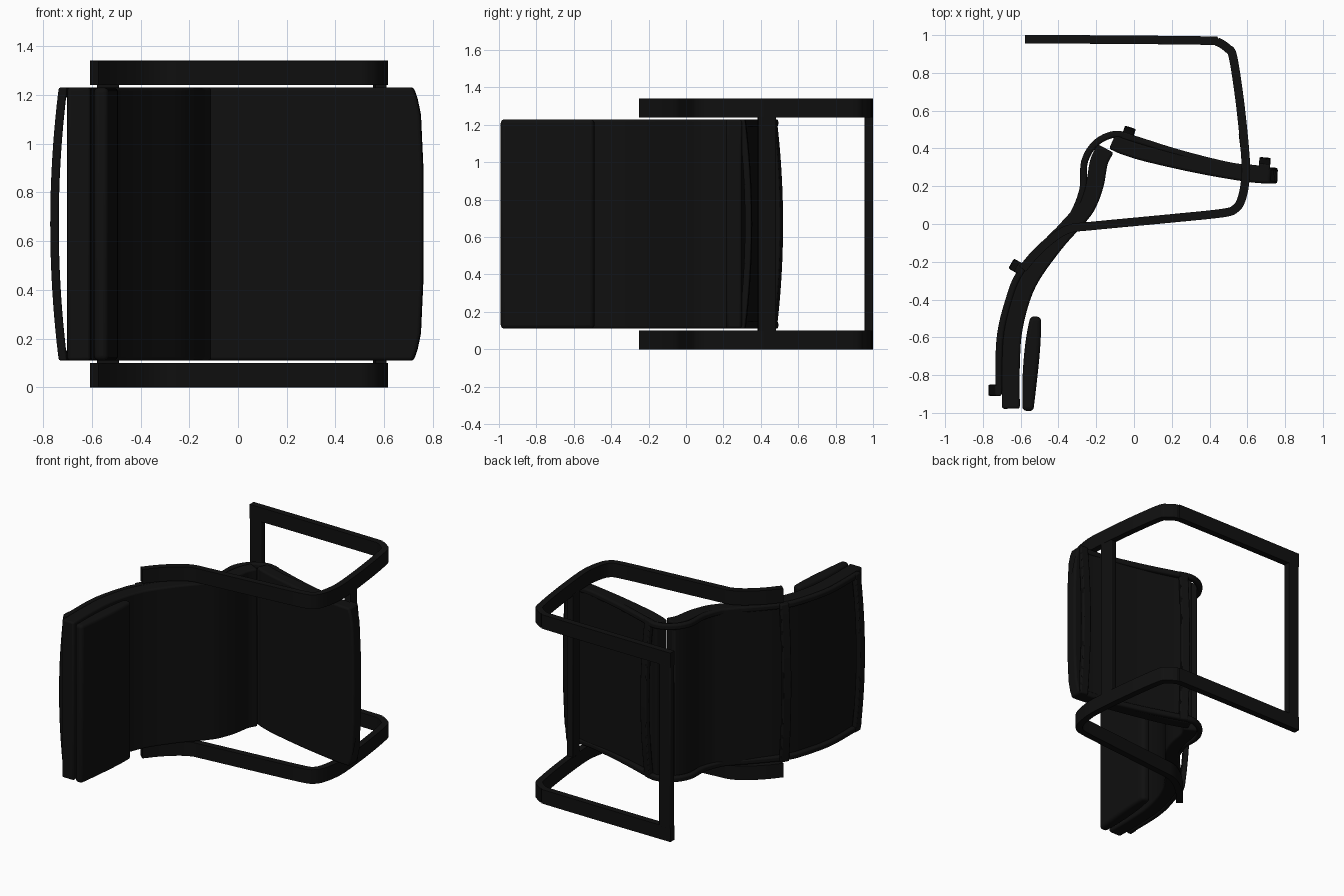
import bpy, bmesh, math
from mathutils import Vector

if "Cube" in bpy.data.objects:
    bpy.data.objects.remove(bpy.data.objects["Cube"])


def material(name, v):
    m = bpy.data.materials.new(name)
    m.diffuse_color = (v, v, v, 1)
    m.use_nodes = True
    m.node_tree.nodes["Principled BSDF"].inputs["Base Color"].default_value = m.diffuse_color
    return m


BLACK = material("black", 0.005)
W = 1.34  # overall width, along z


def spline(pts, steps=6):
    """Smooth centreline through the given points."""
    p = [Vector(q) for q in pts]
    p = [2 * p[0] - p[1]] + p + [2 * p[-1] - p[-2]]
    out = []
    for a, b, c, d in zip(p, p[1:], p[2:], p[3:]):
        for i in range(steps):
            t = i / steps
            out.append(0.5 * (2 * b + (c - a) * t + (2 * a - 5 * b + 4 * c - d) * t * t
                              + (3 * b - a - 3 * c + d) * t ** 3))
    return out + [p[-2]]


def finish(bm, name, bevel, segments):
    bmesh.ops.recalc_face_normals(bm, faces=bm.faces)
    me = bpy.data.meshes.new(name)
    bm.to_mesh(me)
    bm.free()
    ob = bpy.data.objects.new(name, me)
    bpy.context.collection.objects.link(ob)
    me.materials.append(BLACK)
    if bevel:
        mod = ob.modifiers.new("round edges", 'BEVEL')
        mod.width, mod.segments = bevel, segments
        mod.limit_method, mod.angle_limit = 'ANGLE', math.radians(50)
    bpy.ops.object.select_all(action='DESELECT')
    ob.select_set(True)
    bpy.context.view_layer.objects.active = ob
    bpy.ops.object.shade_smooth_by_angle(angle=math.radians(40))
    return ob


def sweep(name, sections, bevel=0.0, segments=2):
    """Skin a list of equal-length rings and cap both ends."""
    bm = bmesh.new()
    rings = [[bm.verts.new(v) for v in s] for s in sections]
    for r, s in zip(rings, rings[1:]):
        n = len(r)
        for i in range(n):
            j = (i + 1) % n
            bm.faces.new((r[i], r[j], s[j], s[i]))
    bm.faces.new(rings[0])
    bm.faces.new(rings[-1])
    return finish(bm, name, bevel, segments)


def strip(name, pts, thick, z0, z1, bevel, trim=None, taper=False, segments=2):
    """Band following a path in plan; trim rounds the far corners."""
    line = spline(pts)
    n = len(line)
    zs = [z0, z1] if not trim else [z0 + (z1 - z0) * f for f in (0, .04, .1, .3, .5, .7, .9, .96, 1)]
    sections = []
    for i, c in enumerate(line):
        t = (line[min(i + 1, n - 1)] - line[max(i - 1, 0)]).normalized()
        nor = Vector((-t.y, t.x))
        h = thick / 2
        if taper:
            h *= 0.7 + 0.3 * math.sin(math.pi * i / (n - 1))
        ring = []
        for side, zz in ((1, zs), (-1, zs[::-1])):
            for z in zz:
                f = abs(2 * (z - z0) / (z1 - z0) - 1)
                cut = trim * f ** 6 * max(0, i / (n - 1) * 5 - 4) if trim else 0
                q = c + nor * h * side - t * cut
                ring.append((q.x, q.y, z))
        sections.append(ring)
    return sweep(name, sections, bevel, segments)


def bowed_bar(name, x, y, angle, bow=0.035, w=0.06, d=0.035):
    """Crossbar along z, bowing outwards in the given direction."""
    out = Vector((math.cos(angle), math.sin(angle)))
    side = Vector((-out.y, out.x))
    sections = []
    for k in range(17):
        u = k / 16
        c = Vector((x, y)) + out * bow * (1 - (2 * u - 1) ** 2)
        ring = [c + out * a * d / 2 + side * b * w / 2
                for a, b in ((1, 1), (-1, 1), (-1, -1), (1, -1))]
        sections.append([(q.x, q.y, 0.11 + u * (W - 0.22)) for q in ring])
    sweep(name, sections, 0.007)


# Cantilever side frames
frame = [(-.578, .978), (-.1, .976), (.38, .971), (.44, .965), (.495, .93), (.525, .88),
         (.565, .61), (.592, .32), (.585, .2), (.565, .12), (.535, .08), (.47, .058),
         (.2, .03), (-.22, -.01), (-.34, -.025), (-.43, -.075), (-.52, -.155), (-.59, -.238)]
for nm, z0 in (("lower_side_frame", 0), ("upper_side_frame", W - .1)):
    strip(nm, frame, .045, z0, z0 + .1, .006)

# Flat bars joining the two frames
strip("base_crossbar", [(-.578, .978), (-.488, .978)], .045, .09, W - .09, .005)
strip("front_crossbar", [(.576, .48), (.588, .385)], .045, .09, W - .09, .005)

# Bent rails behind the cushions
rail = [(-.716, -.89), (-.71, -.61), (-.665, -.41), (-.6, -.255), (-.435, -.068), (-.335, .03),
        (-.272, .18), (-.262, .33), (-.2, .43), (-.1, .475), (0, .45), (.24, .375),
        (.5, .31), (.63, .295), (.715, .285)]
for nm, z0 in (("lower_rail", .11), ("upper_rail", W - .15)):
    strip(nm, rail, .036, z0, z0 + .04, .012, segments=3)

# Bowed crossbars between the rails
for nm, x, y, a in (("back_top_bar", -.718, -.88, 180), ("back_middle_bar", -.605, -.235, 150),
                    ("seat_rear_bar", -.035, .462, 72), ("seat_front_bar", .69, .3, 85)):
    bowed_bar(nm, x, y, math.radians(a))

# Cushions
back = [(-.15, .4), (-.185, .33), (-.205, .22), (-.235, .13), (-.28, .055), (-.425, -.11),
        (-.565, -.315), (-.635, -.54), (-.652, -.75), (-.652, -.978)]
strip("back_cushion", back, .095, .11, W - .11, .02, segments=3)
seat = [(-.115, .437), (-.04, .405), (.09, .367), (.355, .308), (.615, .264), (.76, .255)]
strip("seat_cushion", seat, .085, .11, W - .11, .02, trim=.04, segments=3)
pillow = [(-.52, -.49), (-.534, -.62), (-.55, -.8), (-.562, -.99)]
strip("head_pillow", pillow, .082, .11, W - .11, .026, taper=True, segments=4)
